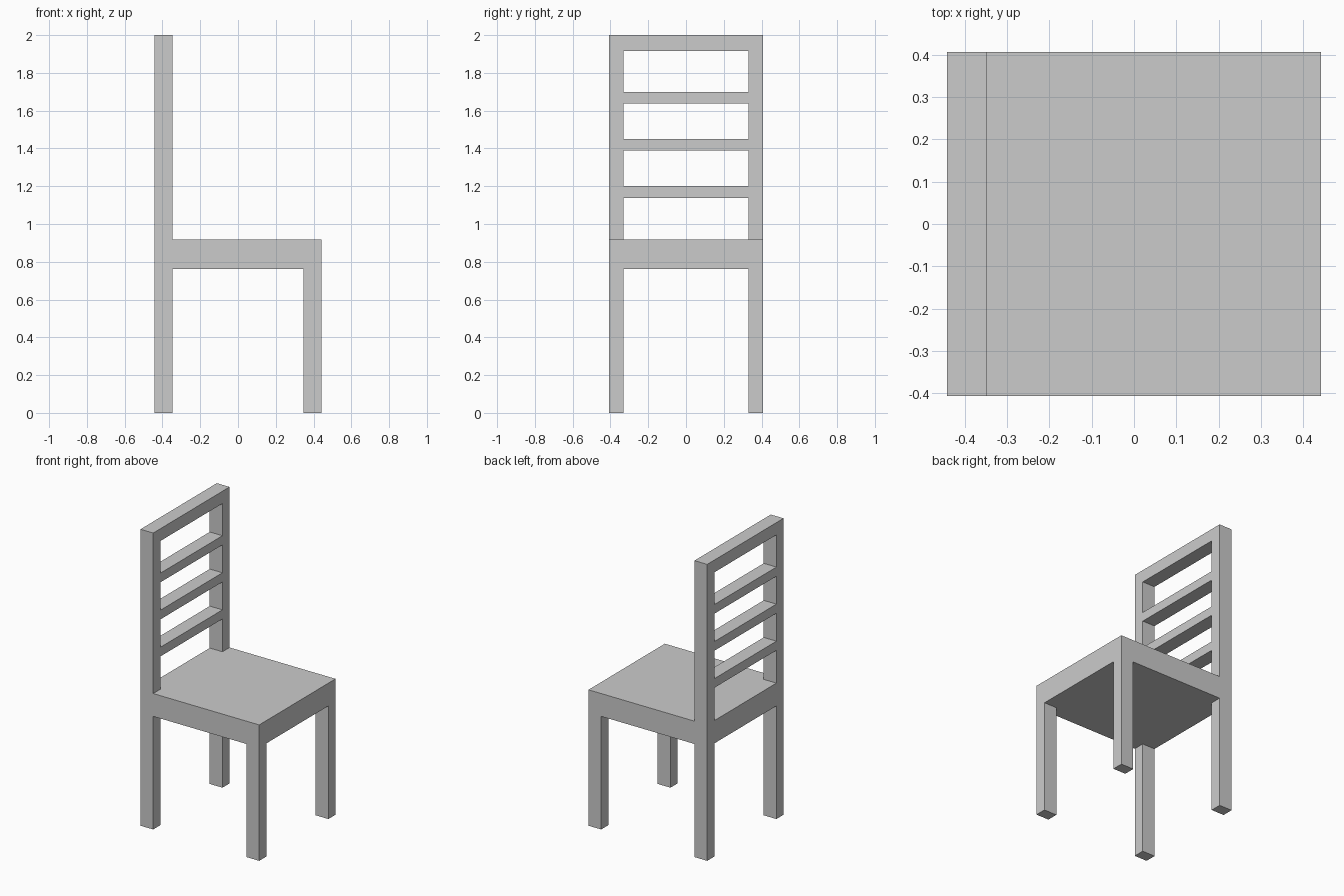
import bpy

if "Cube" in bpy.data.objects:
    bpy.data.objects.remove(bpy.data.objects["Cube"])

X, Y = 0.443, 0.407          # half depth (along x) and half width (along y)
POST_X, POST_Y = 0.095, 0.076  # leg / post section
SEAT_LO, SEAT_HI, TOP = 0.763, 0.917, 2.0
BACK_IN = -X + POST_X
INNER_Y = Y - POST_Y


def box(name, x, y, z):
    """Axis-aligned box from (min, max) ranges."""
    bpy.ops.mesh.primitive_cube_add(size=1)
    ob = bpy.context.object
    ob.name = name
    for v in ob.data.vertices:
        v.co = [r[0] if c < 0 else r[1] for c, r in zip(v.co, (x, y, z))]
    return ob


# Seat slab
box("seat", (-X, X), (-Y, Y), (SEAT_LO, SEAT_HI))

# Legs and back posts, one of each per side
for side, y in (("right", (-Y, -INNER_Y)), ("left", (INNER_Y, Y))):
    box(f"front_leg_{side}", (X - POST_X, X), y, (0, SEAT_LO))
    box(f"rear_leg_{side}", (-X, BACK_IN), y, (0, SEAT_LO))
    box(f"back_post_{side}", (-X, BACK_IN), y, (SEAT_HI, TOP))

# Top rail between the posts
box("top_rail", (-X, BACK_IN), (-INNER_Y, INNER_Y), (1.917, TOP))

# Evenly spaced back slats
for i in range(3):
    z = 1.138 + 0.25 * i
    box(f"back_slat_{i + 1}", (-X, BACK_IN), (-INNER_Y, INNER_Y), (z, z + 0.062))
